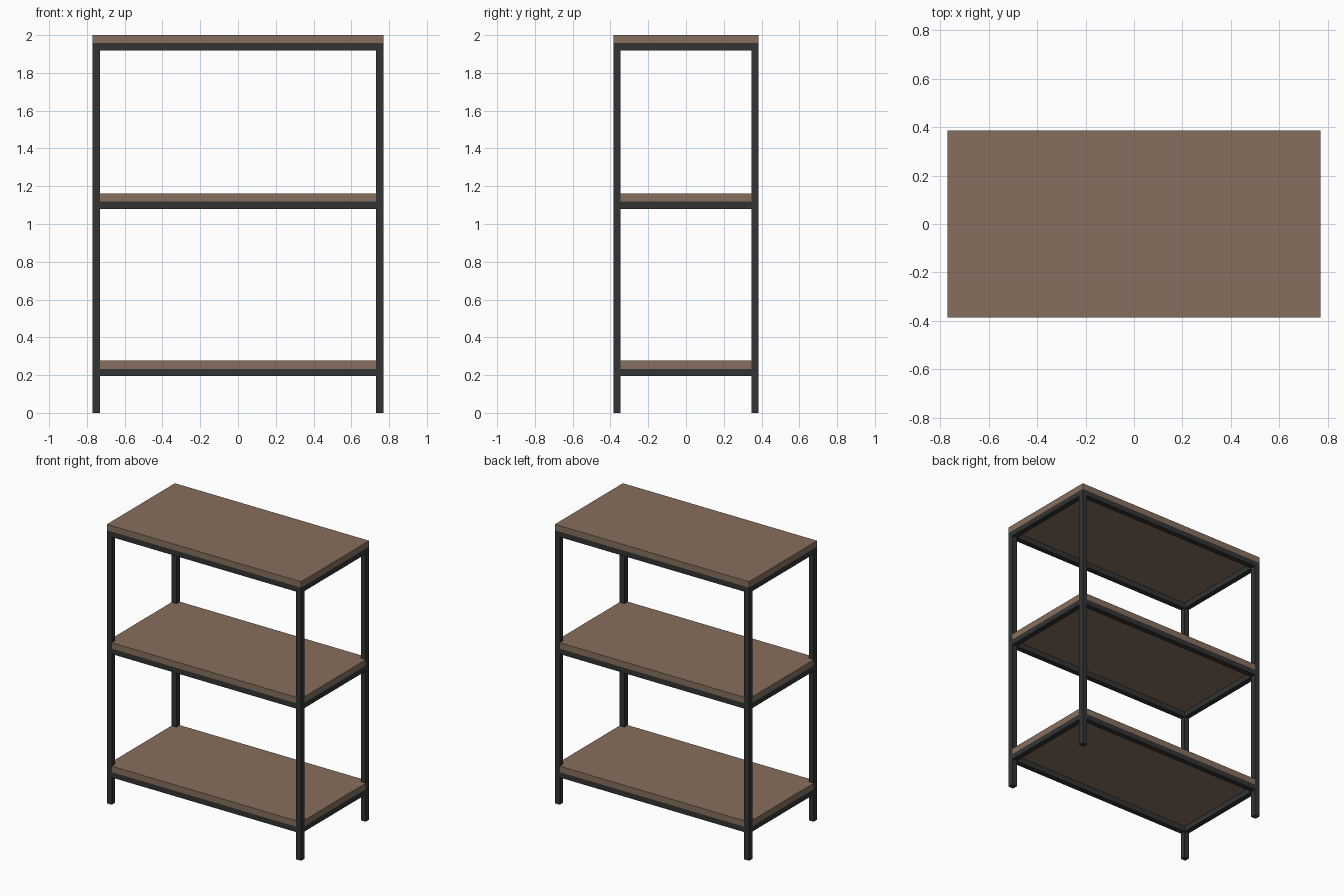
import bpy, bmesh

cube = bpy.data.objects.get("Cube")
if cube:
    bpy.data.objects.remove(cube, do_unlink=True)

HX, HY, TUBE = 0.77, 0.385, 0.0385      # half width, half depth, tube size
IX, IY = HX - TUBE, HY - TUBE           # inner faces of the legs
LEG_TOP, BOARD = 1.957, 0.043
RAIL_BOTTOMS = {"lower": 0.195, "middle": 1.08, "upper": LEG_TOP - TUBE}


def material(name, rgb):
    mat = bpy.data.materials.new(name)
    mat.use_nodes = True
    color = (*rgb, 1)
    mat.diffuse_color = color
    mat.node_tree.nodes["Principled BSDF"].inputs["Base Color"].default_value = color
    return mat


wood = material("brown wood", (0.242, 0.159, 0.109))
metal = material("dark metal", (0.033, 0.034, 0.035))


def prism(name, outline, z0, z1, mat):
    """Extrude a flat outline from z0 up to z1."""
    bm = bmesh.new()
    base = bm.faces.new([bm.verts.new((x, y, z0)) for x, y in outline])
    top = bmesh.ops.extrude_face_region(bm, geom=[base])["geom"]
    verts = [v for v in top if isinstance(v, bmesh.types.BMVert)]
    bmesh.ops.translate(bm, verts=verts, vec=(0, 0, z1 - z0))
    bmesh.ops.recalc_face_normals(bm, faces=bm.faces)
    mesh = bpy.data.meshes.new(name)
    bm.to_mesh(mesh)
    bm.free()
    mesh.materials.append(mat)
    obj = bpy.data.objects.new(name, mesh)
    bpy.context.collection.objects.link(obj)
    return obj


def rect(x0, x1, y0, y1):
    return [(x0, y0), (x1, y0), (x1, y1), (x0, y1)]


# Square tube legs
for sx, side in ((-1, "right"), (1, "left")):
    for sy, end in ((-1, "front"), (1, "back")):
        prism(f"{end}_{side}_leg", rect(sx * IX, sx * HX, sy * IY, sy * HY),
              0, LEG_TOP, metal)

# Rails between the legs on each level
for level, z in RAIL_BOTTOMS.items():
    for s, end, side in ((-1, "front", "right"), (1, "back", "left")):
        prism(f"{level}_{end}_rail", rect(-IX, IX, s * IY, s * HY), z, z + TUBE, metal)
        prism(f"{level}_{side}_rail", rect(s * IX, s * HX, -IY, IY), z, z + TUBE, metal)

# Shelf boards, notched at the corners around the legs
notched = [(-IX, -HY), (IX, -HY), (IX, -IY), (HX, -IY), (HX, IY), (IX, IY),
           (IX, HY), (-IX, HY), (-IX, IY), (-HX, IY), (-HX, -IY), (-IX, -IY)]
for level in ("lower", "middle"):
    z = RAIL_BOTTOMS[level] + TUBE
    prism(f"{level}_shelf", notched, z, z + BOARD, wood)

# Full top board resting on the frame
prism("top_board", rect(-HX, HX, -HY, HY), LEG_TOP, LEG_TOP + BOARD, wood)
